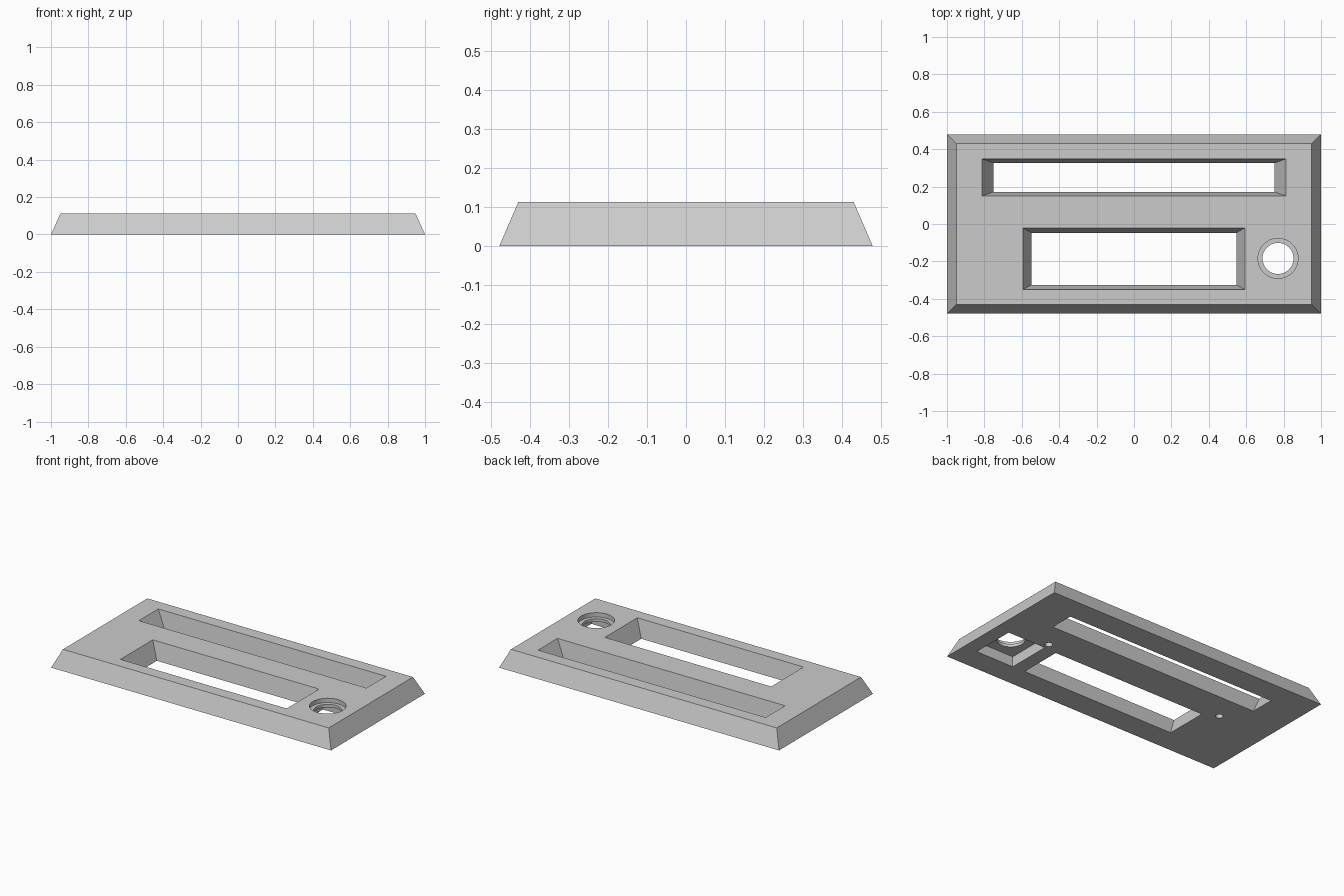
import bpy
import bmesh
from mathutils import Vector

if "Cube" in bpy.data.objects:
    bpy.data.objects.remove(bpy.data.objects["Cube"], do_unlink=True)

HEIGHT = 0.113
OVER = 0.02  # how far cutters reach past the faces they pierce

grey = bpy.data.materials.new("plain grey")
grey.use_nodes = True
colour = (0.6, 0.6, 0.6, 1)
grey.diffuse_color = colour
grey.node_tree.nodes["Principled BSDF"].inputs["Base Color"].default_value = colour


def finish(name, bm):
    bmesh.ops.recalc_face_normals(bm, faces=bm.faces)
    mesh = bpy.data.meshes.new(name)
    bm.to_mesh(mesh)
    bm.free()
    mesh.materials.append(grey)
    obj = bpy.data.objects.new(name, mesh)
    bpy.context.collection.objects.link(obj)
    return obj


def tapered_block(name, centre, low, high, z0, z1):
    """Block whose half sizes go from low at z0 to high at z1."""
    bm = bmesh.new()
    bmesh.ops.create_cube(bm, size=2)
    for v in bm.verts:
        half, z = (high, z1) if v.co.z > 0 else (low, z0)
        v.co = Vector((centre[0] + v.co.x * half[0], centre[1] + v.co.y * half[1], z))
    return finish(name, bm)


def cylinder(name, centre, radius, z0, z1, sides=48):
    bm = bmesh.new()
    bmesh.ops.create_cone(bm, cap_ends=True, segments=sides, radius1=radius,
                          radius2=radius, depth=z1 - z0)
    bmesh.ops.translate(bm, verts=bm.verts, vec=(*centre, (z0 + z1) / 2))
    return finish(name, bm)


def tapered_window(name, centre, low, high):
    """Cutter through the whole plate, with its slope carried past both faces."""
    grow = [(h - l) * OVER / HEIGHT for l, h in zip(low, high)]
    return tapered_block(name, centre,
                         [l - g for l, g in zip(low, grow)],
                         [h + g for h, g in zip(high, grow)],
                         -OVER, HEIGHT + OVER)


# Bevelled face plate
plate = tapered_block("face_plate", (0, 0), (1, 0.479), (0.949, 0.43), 0, HEIGHT)

# Two windows, stepped round hole, square pocket underneath, blind screw holes
knob = (0.77, -0.184)
cutters = [
    tapered_window("long_slot", (0, 0.249), (0.752, 0.078), (0.813, 0.099)),
    tapered_window("wide_window", (0, -0.186), (0.547, 0.139), (0.594, 0.165)),
    tapered_block("rear_pocket", knob, (0.135, 0.143), (0.135, 0.143), -OVER, 0.066),
    cylinder("knob_hole", knob, 0.083, 0.03, HEIGHT + OVER),
    cylinder("knob_recess", knob, 0.107, 0.085, HEIGHT + OVER),
]
for side, x in (("left", 0.64), ("right", -0.64)):
    cutters.append(cylinder(side + "_screw_hole", (x, 0), 0.022, -OVER, 0.08, 24))

bpy.context.view_layer.objects.active = plate
for cutter in cutters:
    cut = plate.modifiers.new(cutter.name, "BOOLEAN")
    cut.operation = "DIFFERENCE"
    cut.solver = "EXACT"
    cut.object = cutter
    bpy.ops.object.modifier_apply(modifier=cut.name)
    bpy.data.objects.remove(cutter, do_unlink=True)

# Smooth the round walls, keep the edges crisp
bpy.ops.object.select_all(action="DESELECT")
plate.select_set(True)
bpy.ops.object.shade_smooth_by_angle(angle=0.5)
